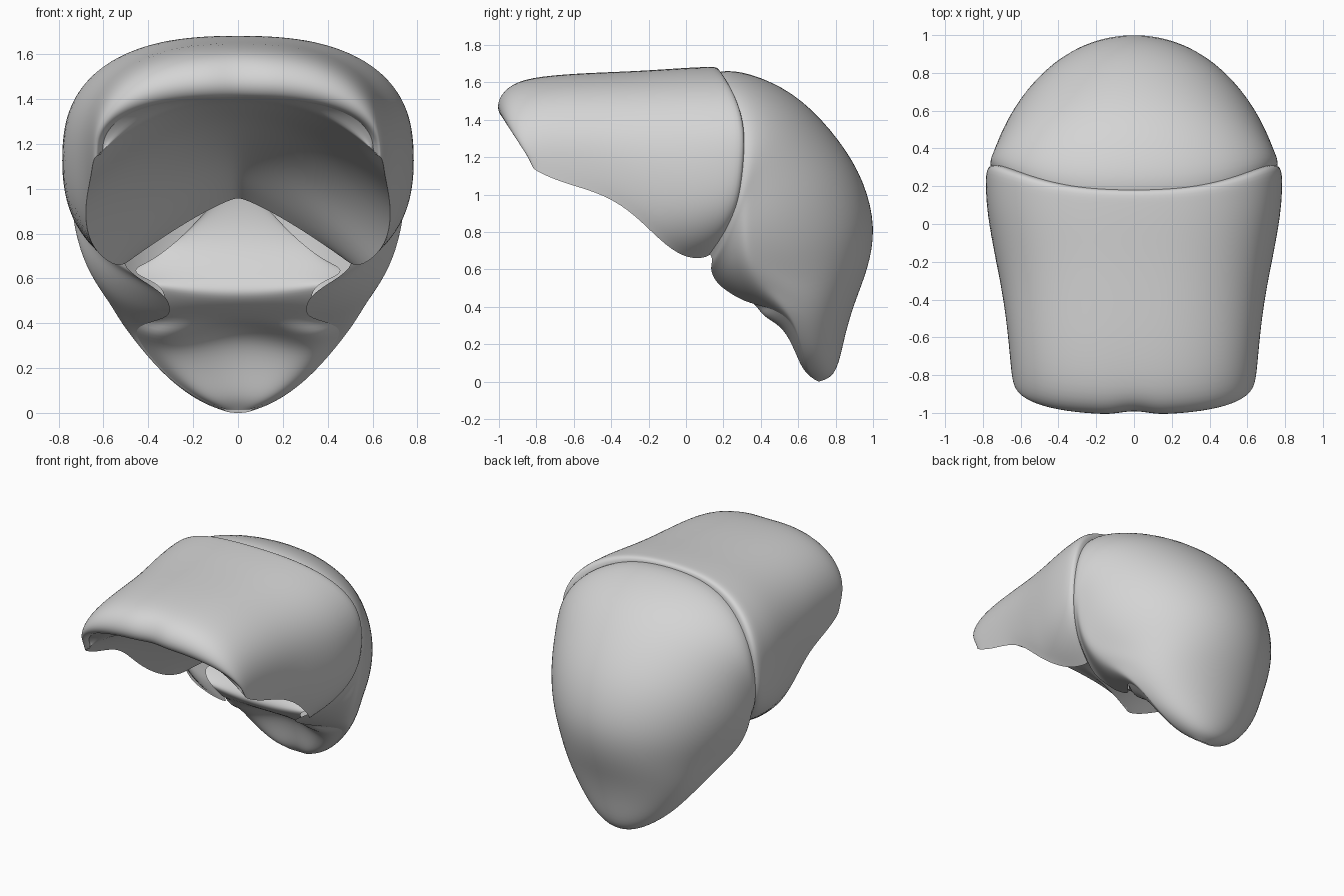
import bpy
from math import sin, cos, pi, radians, copysign

cube = bpy.data.objects.get("Cube")
if cube:
    bpy.data.objects.remove(cube)

grey = bpy.data.materials.new("plain grey")
grey.use_nodes = True
GREY = (0.66, 0.66, 0.66, 1)
grey.diffuse_color = GREY
grey.node_tree.nodes["Principled BSDF"].inputs["Base Color"].default_value = GREY


def skin(name, rows):
    """Join equal rows of points into a smooth sheet."""
    n = len(rows[0])
    verts = [p for row in rows for p in row]
    faces = [(i * n + j, (i + 1) * n + j, (i + 1) * n + j + 1, i * n + j + 1)
             for i in range(len(rows) - 1) for j in range(n - 1)]
    mesh = bpy.data.meshes.new(name)
    mesh.from_pydata(verts, [], faces)
    mesh.materials.append(grey)
    obj = bpy.data.objects.new(name, mesh)
    bpy.context.collection.objects.link(obj)
    sub = obj.modifiers.new("smooth", "SUBSURF")
    sub.levels = sub.render_levels = 2
    for poly in mesh.polygons:
        poly.use_smooth = True


def power(v, p):
    return copysign(abs(v) ** p, v)


def arch(crest, mid_y, edge, width, curl, bow, p, steps=28):
    """Arch from one lower edge, out to full width, over the crest and back."""
    a = radians(curl)
    k = power(sin(a), p)
    mid_z = (edge[1] + k * crest[1]) / (1 + k)
    row = []
    for i in range(steps + 1):
        t = -a + (pi + 2 * a) * i / steps
        s = power(sin(t), p)
        end, f = (crest, s) if s >= 0 else (edge, -s / k)
        row.append((width * power(cos(t), p),
                    mid_y + (end[0] - mid_y) * f + bow * cos(t) ** 2,
                    mid_z + (end[1] - mid_z) * f))
    return row


# Front hood: crest (y, z), middle y, lower edge (y, z), half width, curl, bow
hood = [
    ((-.945, 1.405), -.79, (-.79, 1.15), .605, 1, 0),
    ((-.985, 1.41), -.82, (-.82, 1.15), .625, 1, 0),
    ((-1.02, 1.47), -.82, (-.82, 1.14), .64, 2, 0),
    ((-.985, 1.56), -.78, (-.77, 1.11), .65, 4, 0),
    ((-.88, 1.62), -.67, (-.65, 1.06), .66, 8, 0),
    ((-.65, 1.645), -.47, (-.43, 1.0), .68, 12, 0),
    ((-.42, 1.655), -.30, (-.27, .89), .71, 17, 0),
    ((-.20, 1.665), -.17, (-.15, .75), .745, 30, .02),
    ((0, 1.68), -.03, (-.05, .665), .78, 47, .07),
    ((.12, 1.685), .08, (.04, .655), .79, 54, .13),
    ((.18, 1.685), .12, (.08, .68), .785, 57, .19),
    ((.18, 1.63), .11, (.12, .74), .73, 55, .19),
]
rows = [arch(*r, .8) for r in hood]
# Shallow notch in the middle of the front lip
for row in rows[:4]:
    x, y, z = row[14]
    row[14] = (x, y + .025, z)
skin("front_hood", rows)

# Vaulted underside of the hood, sharing its lip and lower edges
vault = [(-.88, 1.395), (-.80, 1.385), (-.68, 1.36), (-.53, 1.33), (-.37, 1.29),
         (-.20, 1.23), (-.03, 1.16), (.10, 1.09), (.20, 1.02), (.30, .96)]
under = [rows[0][::-1]]
for n, ((cy, cz), row) in enumerate(zip(vault, rows[1:])):
    ex, ey, ez = row[0]
    line = []
    for i in range(29):
        u = i / 14 - 1
        f = abs(u) ** (2.5 - .14 * n)
        line.append((ex * u, cy + (ey - cy) * f, cz + (ez - cz) * f))
    under.append(line)
skin("hood_underside", under)

# Rear shell, from under the hood around the back and down to the chin
rear = [
    ((.08, 1.62), .06, (.04, .70), .72, 50, .17),
    ((.20, 1.68), .14, (.08, .66), .765, 51, .17),
    ((.40, 1.635), .18, (.08, .61), .765, 55, .15),
    ((.62, 1.52), .23, (.12, .56), .755, 61, .10),
    ((.83, 1.29), .27, (.17, .51), .74, 65, .06),
    ((.96, 1.07), .31, (.25, .46), .71, 65, .03),
    ((1.02, .82), .37, (.33, .42), .645, 61, .01),
    ((.975, .60), .48, (.47, .39), .56, 34, 0),
    ((.90, .42), .57, (.56, .33), .485, 22, 0),
    ((.85, .25), .61, (.60, .23), .39, 16, 0),
    ((.82, .10), .63, (.62, .14), .29, 12, 0),
    ((.78, .02), .65, (.64, .06), .17, 12, 0),
    ((.71, 0), .685, (.68, .015), .06, 12, 0),
]
rows = [arch(*r, min(1, .82 + .05 * i)) for i, r in enumerate(rear)]
skin("rear_shell", rows)

# Inner floor: a steep wall under the vault, easing forward to the lip
floor = [  # y, z, half width, droop at the sides
    (.32, 1.0, .10, .05), (.335, .92, .24, .13), (.335, .82, .38, .14),
    (.315, .73, .46, .08), (.27, .64, .46, .02), (.215, .565, .38, -.02),
    (.215, .52, .33, -.03), (.28, .465, .32, -.01), (.38, .41, .34, 0),
]
lines = []
for y, z, w, d in floor:
    lines.append([(w * u / 6, y, z - d * (u / 6) ** 2) for u in range(-6, 7)])
# Chin front with a soft swelling on each side, closing the rear shell
for n, row in enumerate(rows[7:]):
    ex, ey, ez = row[0]
    swell = max(0, .07 - .015 * n)
    line = []
    for i in range(-6, 7):
        u = i / 6
        bump = swell * 4 * u * u * (1 - u * u)
        line.append((ex * u, ey - bump, ez - bump * .6))
    lines.append(line)
skin("inner_floor_and_chin", lines)
